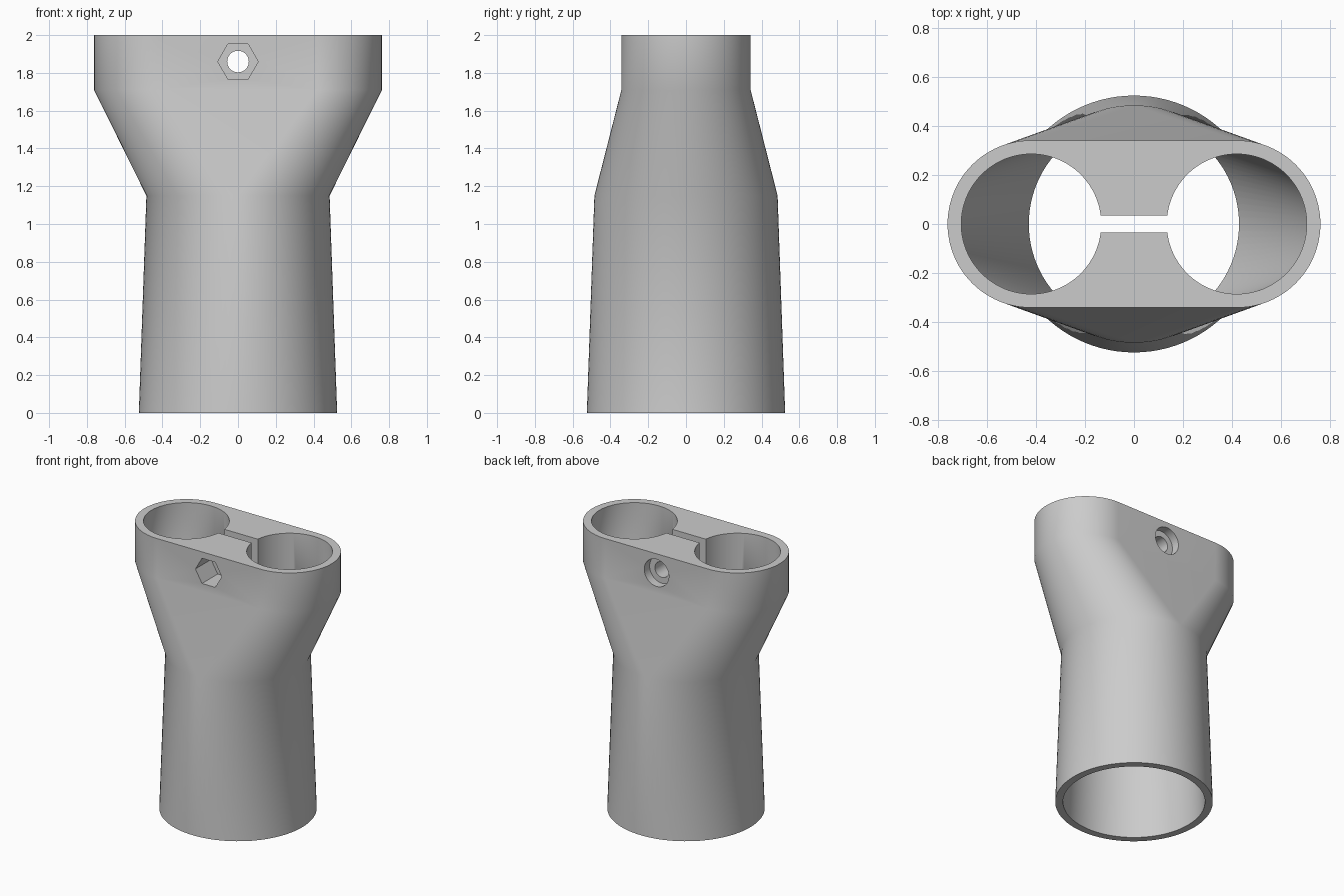
import bpy, bmesh
from math import sin, cos, pi, radians
from mathutils import Matrix

if "Cube" in bpy.data.objects:
    bpy.data.objects.remove(bpy.data.objects["Cube"], do_unlink=True)

NECK, SHOULDER, TOP = 1.15, 1.71, 2.0
TUBE_X = 0.42          # offset of the twin sockets
BOLT_Z = 1.86

plastic = bpy.data.materials.new("grey_plastic")
plastic.use_nodes = True
grey = (0.6, 0.6, 0.6, 1)
plastic.diffuse_color = grey
plastic.node_tree.nodes["Principled BSDF"].inputs["Base Color"].default_value = grey


def ring(z, r, x=0, spread=0, n=96):
    """Circle centred on x, pulled apart into a stadium by the spread."""
    points = []
    for side in (1, -1):
        for i in range(n // 2 + 1):
            a = 2 * pi * i / n - side * pi / 2
            points.append((x + side * spread + r * cos(a), r * sin(a), z))
    return points


def finish(name, bm):
    mesh = bpy.data.meshes.new(name)
    bm.to_mesh(mesh)
    bm.free()
    mesh.materials.append(plastic)
    ob = bpy.data.objects.new(name, mesh)
    bpy.context.collection.objects.link(ob)
    return ob


def loft(name, rings, matrix=Matrix()):
    """Closed solid through a stack of rings, listed from the bottom up."""
    bm = bmesh.new()
    loops = [[bm.verts.new(p) for p in points] for points in rings]
    n = len(loops[0])
    for low, high in zip(loops, loops[1:]):
        for i in range(n):
            j = (i + 1) % n
            bm.faces.new((low[i], low[j], high[j], high[i]))
    bm.faces.new(loops[0][::-1])
    bm.faces.new(loops[-1])
    bmesh.ops.remove_doubles(bm, verts=bm.verts[:], dist=1e-5)
    bm.transform(matrix)
    bm.normal_update()
    return finish(name, bm)


def bolt_cutter(name, r, front, back, n):
    """Prism along y at the bolt height."""
    turn = (Matrix.Translation((0, 0, BOLT_Z)) @ Matrix.Rotation(pi / 2, 4, 'X')
            @ Matrix.Rotation(pi / 2, 4, 'Z'))
    return loft(name, [ring(-back, r, n=n), ring(-front, r, n=n)], turn)


# Outer body: tapered lower tube blended into a wide stadium-shaped head
body = loft("twin_socket_coupler", [
    ring(0, 0.525), ring(NECK, 0.485),
    ring(SHOULDER, 0.342, spread=TUBE_X), ring(TOP, 0.342, spread=TUBE_X)])

# Two passages from the lower bore to the sockets; the second bore sits just inside the first
cutters = []
for side, inset in ((-1, 0), (1, 0.001)):
    x = side * TUBE_X
    cutters.append(loft("passage", [
        ring(-0.1 - inset, 0.477 - inset), ring(NECK, 0.43 - inset),
        ring(SHOULDER, 0.286, x), ring(2.1, 0.286, x)]))

# Clamp slot between the sockets
bm = bmesh.new()
bmesh.ops.create_cube(bm, size=1, matrix=Matrix.Translation((0, 0, 1.7))
                      @ Matrix.Diagonal((0.5, 0.07, 0.8, 1)))
cutters.append(finish("clamp_slot", bm))

# Clamp bolt hole with a hexagonal nut recess in front and a round one behind
cutters.append(bolt_cutter("bolt_hole", 0.057, -0.6, 0.6, 48))
cutters.append(bolt_cutter("nut_recess", 0.107, -0.6, -0.16, 6))
cutters.append(bolt_cutter("bolt_head_recess", 0.1, 0.28, 0.6, 48))

bpy.context.view_layer.objects.active = body
body.select_set(True)
for cutter in cutters:
    mod = body.modifiers.new("cut", 'BOOLEAN')
    mod.operation = 'DIFFERENCE'
    mod.solver = 'EXACT'
    mod.object = cutter
    bpy.ops.object.modifier_apply(modifier=mod.name)
    bpy.data.objects.remove(cutter, do_unlink=True)

bpy.ops.object.shade_smooth_by_angle(angle=radians(30))
